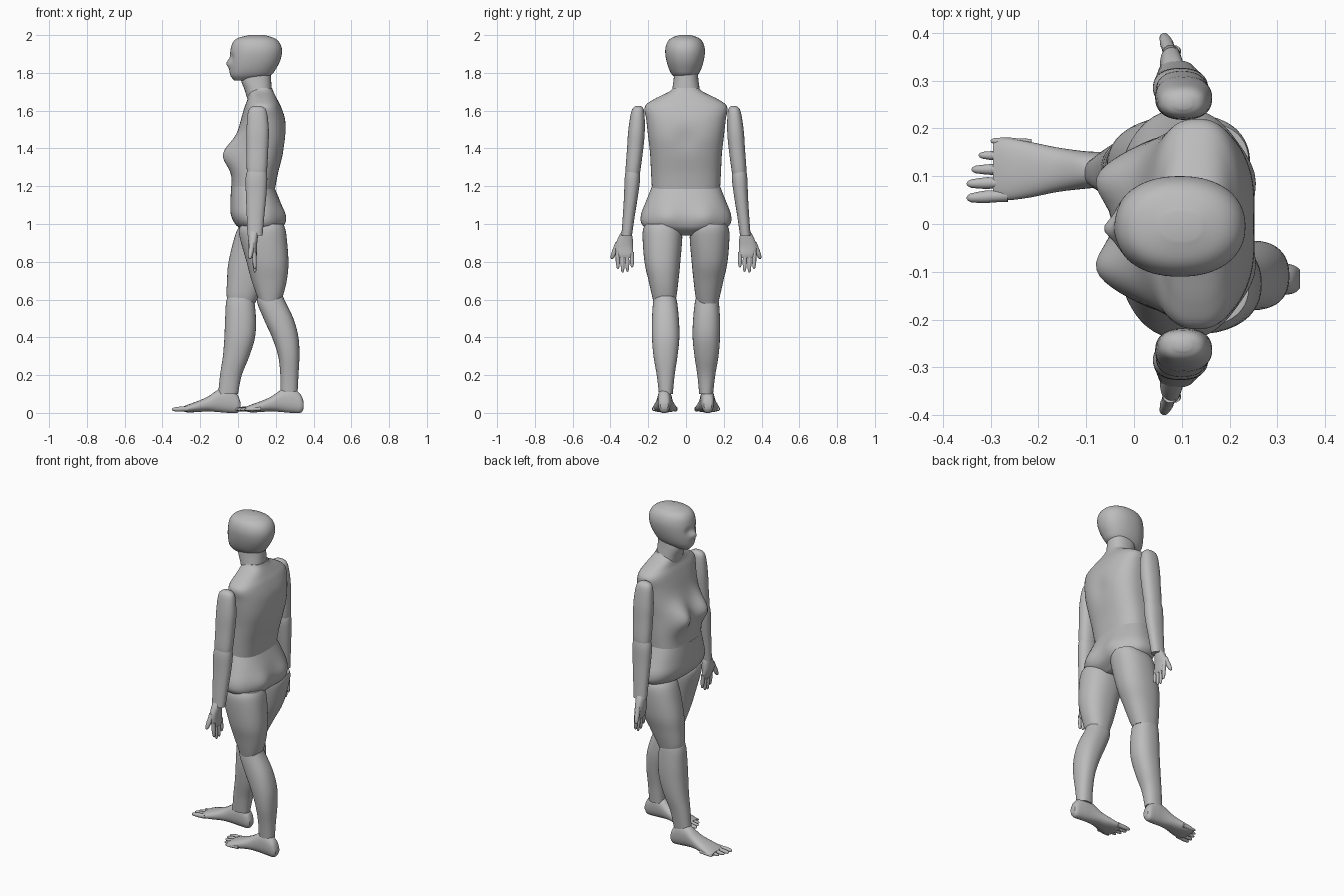
import bpy, bmesh, math
from mathutils import Vector

cube = bpy.data.objects.get("Cube")
if cube:
    bpy.data.objects.remove(cube, do_unlink=True)

grey = bpy.data.materials.new("plain grey")
grey.use_nodes = True
COLOUR = (0.5, 0.5, 0.5, 1)
grey.diffuse_color = COLOUR
grey.node_tree.nodes["Principled BSDF"].inputs["Base Color"].default_value = COLOUR


def finish(name, rings):
    """Skin a list of point rings, cap both ends and shade smooth."""
    bm = bmesh.new()
    loops = [[bm.verts.new(p) for p in ring] for ring in rings]
    for low, high in zip(loops, loops[1:]):
        for i in range(len(low)):
            j = (i + 1) % len(low)
            bm.faces.new((low[i], low[j], high[j], high[i]))
    bm.faces.new(loops[0])
    bm.faces.new(loops[-1])
    bmesh.ops.recalc_face_normals(bm, faces=bm.faces)
    mesh = bpy.data.meshes.new(name)
    bm.to_mesh(mesh)
    bm.free()
    mesh.materials.append(grey)
    obj = bpy.data.objects.new(name, mesh)
    bpy.context.collection.objects.link(obj)
    bpy.ops.object.select_all(action="DESELECT")
    obj.select_set(True)
    bpy.context.view_layer.objects.active = obj
    bpy.ops.object.shade_smooth_by_angle(angle=math.radians(40))
    return obj


def smooth(rows, steps=5):
    """Interpolate section rows with a Catmull-Rom spline."""
    out = []
    for k in range(len(rows) - 1):
        a, b, c, d = (rows[max(0, min(len(rows) - 1, k + o))] for o in (-1, 0, 1, 2))
        for s in range(steps):
            t = s / steps
            out.append([q + t / 2 * (r - p + t * (2 * p - 5 * q + 4 * r - u
                        + t * (3 * (q - r) + u - p))) for p, q, r, u in zip(a, b, c, d)])
    return out + [rows[-1]]


def loft(name, rows, side=1, along_x=False, power=2.3, bumps=(), count=44):
    """Rows hold position, low and high depth, low and high y."""
    rings = []
    for pos, a0, a1, b0, b1 in smooth(rows):
        ring = []
        for i in range(count):
            ang = math.tau * i / count
            c, s = math.cos(ang), math.sin(ang)
            a = (a0 + a1) / 2 + (a1 - a0) / 2 * math.copysign(abs(c) ** (2 / power), c)
            b = (b0 + b1) / 2 + (b1 - b0) / 2 * math.copysign(abs(s) ** (2 / power), s)
            p = Vector((pos, b * side, a) if along_x else (a, b * side, pos))
            push = sum(h * math.exp(-(p - Vector(mid)).length_squared / (2 * r * r))
                       for mid, r, h in bumps)
            p.x += push
            ring.append(p)
        rings.append(ring)
    return finish(name, rings)


def centred(rows, y=0):
    return [(z, a, b, y - w, y + w) for z, a, b, w in rows]


def digit(name, start, end, radius, side):
    """A tapered finger or toe with a rounded tip."""
    p, q = (Vector((v[0], v[1] * side, v[2])) for v in (start, end))
    turn = (q - p).to_track_quat("Z", "Y")
    rings = []
    for t, w in ((0, 1), (.35, .9), (.5, .95), (.75, .8), (.9, .65), (.97, .4), (1, .1)):
        rings.append([p.lerp(q, t) + turn @ Vector((math.cos(g), math.sin(g), 0)) * radius * w
                      for g in (math.tau * i / 12 for i in range(12))])
    finish(name, rings)


# Head with nose and shallow eye sockets
loft("head", centred([
    (1.76, -.02, .1, .035), (1.785, -.04, .17, .065), (1.82, -.045, .2, .085),
    (1.87, -.045, .225, .1), (1.92, -.04, .233, .105), (1.96, -.028, .22, .095),
    (1.985, 0, .19, .072), (2, .06, .14, .03)], -.005), power=2.2, count=64,
    bumps=[((-.045, -.01, 1.85), .015, -.018),
           ((-.04, -.045, 1.88), .016, .01), ((-.04, .025, 1.88), .016, .01)])
loft("neck", centred([(1.66, .05, .18, .08), (1.71, .035, .178, .073),
                      (1.77, .015, .175, .065), (1.84, .03, .17, .06)]))

# Upper body with bust and a slight spine hollow
loft("torso", centred([
    (1.18, -.035, .195, .18), (1.27, -.03, .212, .185), (1.37, -.012, .238, .19),
    (1.46, -.005, .255, .2), (1.55, .015, .25, .21), (1.62, .035, .228, .218),
    (1.66, .05, .208, .17), (1.7, .058, .188, .09), (1.72, .07, .18, .07)]),
    power=2.5, count=72,
    bumps=[((-.02, y, 1.37), .056, -.08) for y in (-.1, .1)]
    + [((.25, 0, 1.45), .04, -.01)])

# Pelvis with rounded seat
loft("pelvis", centred([
    (1.2, -.036, .19, .18), (1.12, -.04, .222, .212), (1.05, -.038, .238, .238),
    (1, -.015, .235, .234), (.97, .02, .22, .19), (.94, .06, .18, .06)]),
    power=2.4, count=64,
    bumps=[((.23, y, 1.03), .05, .022) for y in (-.1, .1)])

# Arms, hands and fingers
for label, side in (("left", -1), ("right", 1)):
    loft(label + "_upper_arm", [
        (1.625, .085, .12, .24, .265), (1.6, .055, .15, .222, .288),
        (1.5, .045, .163, .218, .305), (1.4, .045, .16, .226, .312),
        (1.28, .047, .153, .242, .32), (1.24, .06, .14, .25, .31)], side)
    loft(label + "_forearm", [
        (1.285, .05, .15, .248, .318), (1.24, .04, .155, .243, .325),
        (1.15, .042, .15, .254, .328), (1.05, .046, .14, .27, .334),
        (.94, .05, .13, .286, .342)], side)
    loft(label + "_palm", [
        (.97, .06, .11, .295, .335), (.93, .055, .105, .283, .358),
        (.88, .055, .1, .28, .375), (.84, .068, .1, .28, .368),
        (.82, .076, .096, .288, .358)], side)
    for i, tip in enumerate((.77, .747, .742, .762)):
        y = .285 + .025 * i
        digit(f"{label}_finger_{i + 1}", (.085, y + .002, .85), (.09, y, tip), .012, side)
    digit(label + "_thumb", (.075, .36, .9), (.062, .394, .815), .015, side)

# Legs share widths, each with its own stride
THIGH = [(1, .045, .215), (.95, .02, .23), (.8, .03, .22),
         (.7, .04, .198), (.62, .05, .18), (.58, .06, .17)]
SHIN = [(.66, .075, .155), (.6, .05, .172), (.5, .038, .18), (.4, .035, .18),
        (.3, .045, .172), (.2, .06, .155), (.1, .07, .143)]
STRIDES = {
    "left": (-1, .335,
             [(.02, .24), (.005, .255), (.045, .267), (.072, .258), (.1, .238), (.115, .22)],
             [(.14, .225), (.1, .245), (.135, .293), (.18, .32), (.213, .325),
              (.224, .32), (.225, .315)]),
    "right": (1, 0,
              [(.02, .24), (-.012, .24), (-.05, .2), (-.058, .15), (-.06, .11), (-.052, .09)],
              [(-.025, .07), (-.06, .085), (-.068, .095), (-.072, .09), (-.08, .06),
               (-.095, .02), (-.105, 0)])}
FOOT = [(.012, .02, .06, .095, .135), (-.005, 0, .1, .085, .146), (-.05, 0, .132, .078, .15),
        (-.1, .004, .125, .074, .152), (-.16, .008, .086, .067, .16),
        (-.22, .004, .06, .055, .172), (-.27, .003, .042, .05, .179),
        (-.295, .01, .03, .06, .17)]

for label, (side, shift, thigh, shin) in STRIDES.items():
    for part, widths, depths in (("thigh", THIGH, thigh), ("shin", SHIN, shin)):
        loft(f"{label}_{part}", [(z, *d, y0, y1) for (z, y0, y1), d in zip(widths, depths)], side)
    loft(label + "_foot", [(row[0] + shift, *row[1:]) for row in FOOT], side, along_x=True)
    # Toes, largest on the inner edge
    for i, tip in enumerate((-.35, -.35, -.34, -.325, -.3)):
        y = .06 + .027 * i
        digit(f"{label}_toe_{i + 1}", (tip + .085 + shift, y, .022),
              (tip + shift, y - .006 + .003 * i, .018), .014 - .001 * i, side)
